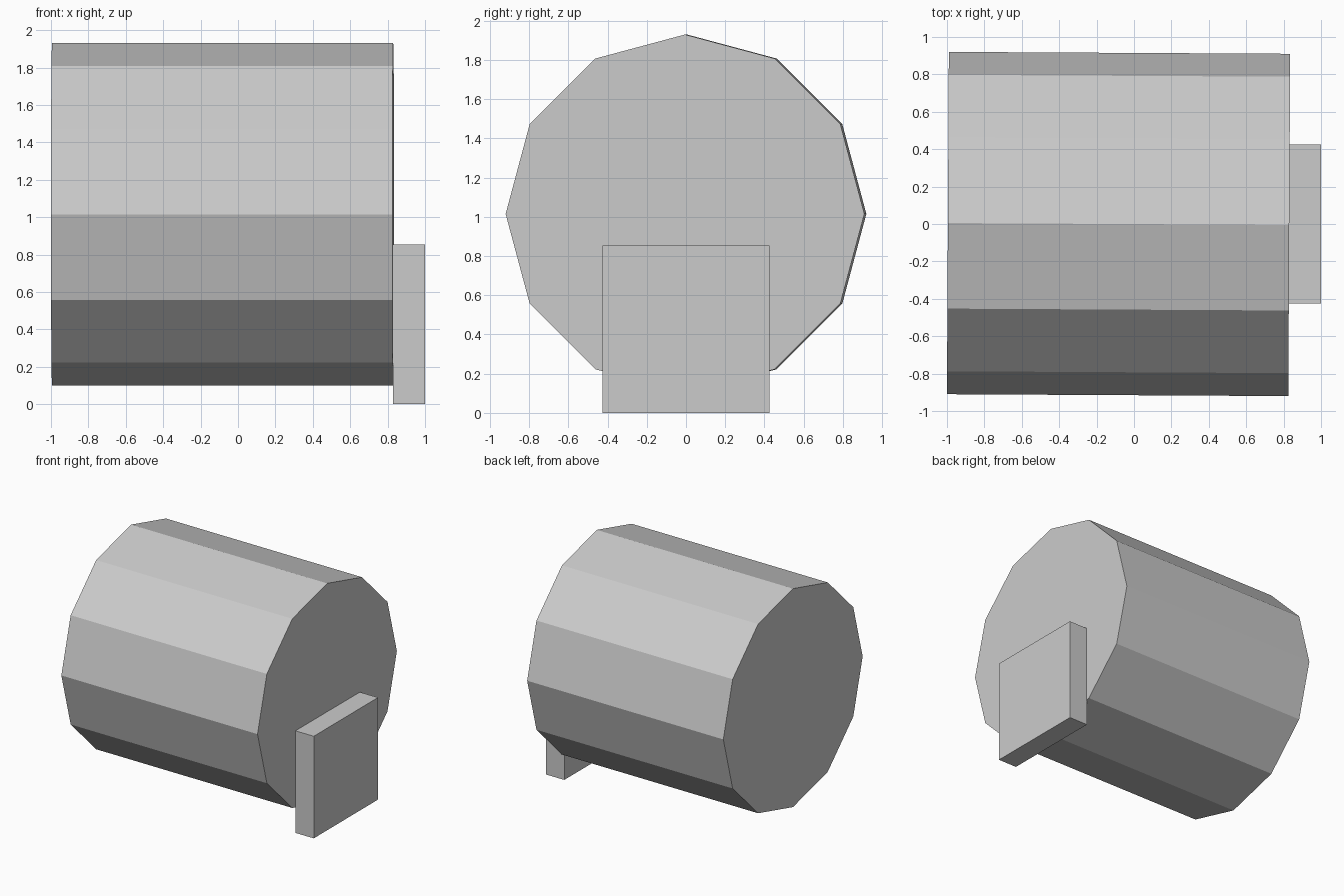
import bpy

cube = bpy.data.objects.get("Cube")
if cube:
    bpy.data.objects.remove(cube, do_unlink=True)

GREY = (0.6, 0.6, 0.6, 1.0)
grey = bpy.data.materials.new("plain grey")
grey.use_nodes = True
grey.diffuse_color = GREY
grey.node_tree.nodes["Principled BSDF"].inputs["Base Color"].default_value = GREY


def finish(name):
    """Name the active object, bake its transform and colour it."""
    part = bpy.context.object
    part.name = part.data.name = name
    bpy.ops.object.transform_apply(location=False, rotation=True, scale=True)
    part.data.materials.append(grey)
    return part


# Twelve-sided drum lying along x, one edge straight up, turned very slightly
bpy.ops.mesh.primitive_cylinder_add(vertices=12, radius=0.915, depth=1.825)
drum = bpy.context.object
drum.rotation_euler = (0, 1.5708, -0.0055)
drum.location = (-0.0825, 0, 1.015)
finish("drum")

# Upright plate against the end of the drum
bpy.ops.mesh.primitive_cube_add(size=1, location=(0.915, 0, 0.4275))
bpy.context.object.scale = (0.17, 0.85, 0.855)
finish("end_plate")
